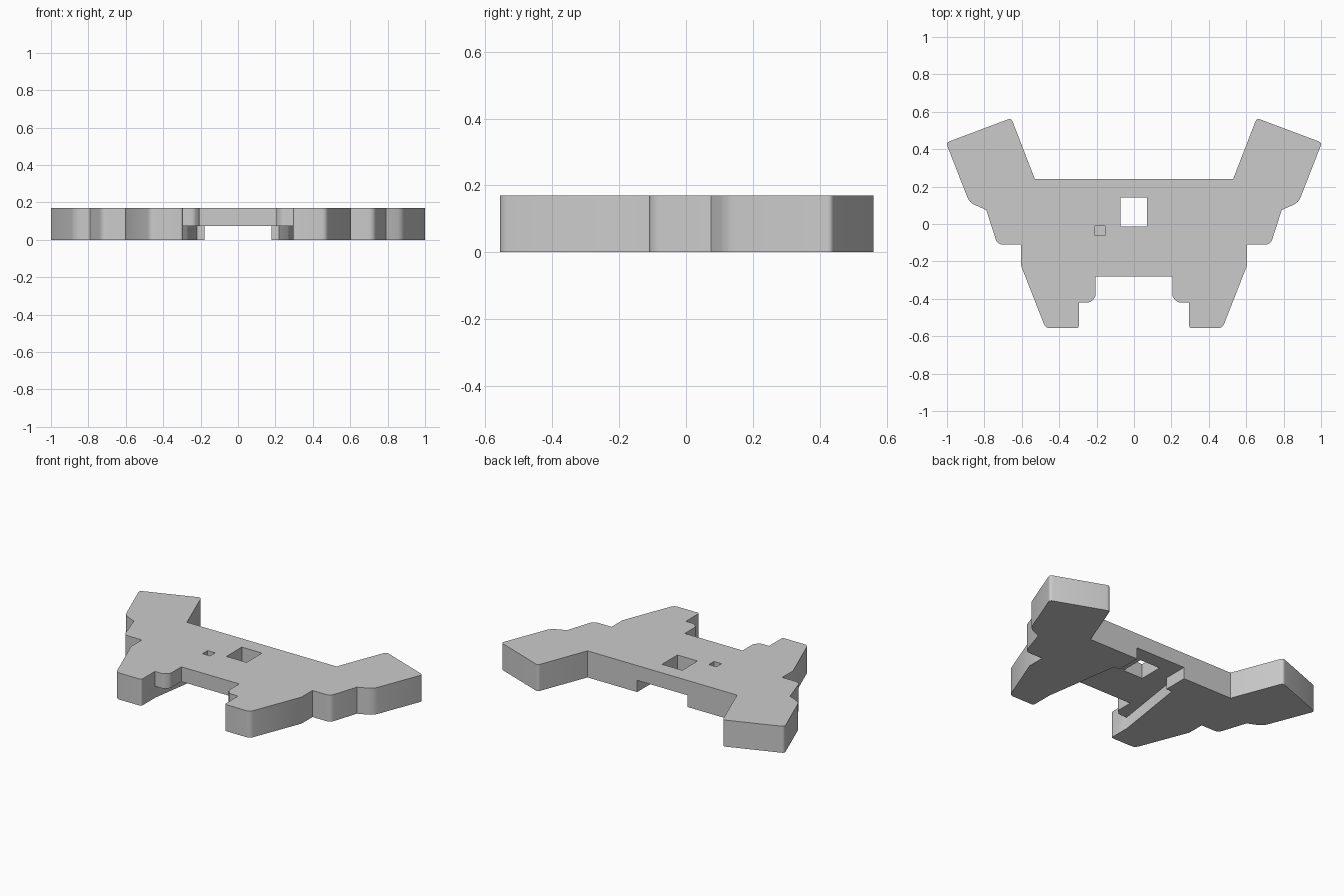
import bpy
import bmesh
from mathutils import Vector

cube = bpy.data.objects.get("Cube")
if cube:
    bpy.data.objects.remove(cube, do_unlink=True)

HEIGHT = 0.17
CEILING = 0.075

grey = bpy.data.materials.new("light_grey")
grey.use_nodes = True
colour = (0.6, 0.6, 0.6, 1)
grey.diffuse_color = colour
grey.node_tree.nodes["Principled BSDF"].inputs["Base Color"].default_value = colour


def rounded(corners, steps=4):
    """Turn (x, y, radius) corners into points, easing each corner that has a radius."""
    points = []
    for i, (x, y, r) in enumerate(corners):
        p = Vector((x, y))
        if not r:
            points.append(p)
            continue
        before = Vector(corners[i - 1][:2])
        after = Vector(corners[(i + 1) % len(corners)][:2])
        a = p + (before - p).normalized() * r
        b = p + (after - p).normalized() * r
        for k in range(steps + 1):
            t = k / steps
            points.append(a * (1 - t) ** 2 + p * 2 * t * (1 - t) + b * t ** 2)
    return points


def mirrored(half):
    """Close a +x half profile with its reflection."""
    return half + [(-x, y, r) for x, y, r in reversed(half)]


def prism(name, points, low, high):
    bm = bmesh.new()
    base = bm.faces.new([bm.verts.new((p[0], p[1], low)) for p in points])
    side = bmesh.ops.extrude_face_region(bm, geom=[base])["geom"]
    verts = [v for v in side if isinstance(v, bmesh.types.BMVert)]
    bmesh.ops.translate(bm, verts=verts, vec=(0, 0, high - low))
    bmesh.ops.recalc_face_normals(bm, faces=bm.faces)
    mesh = bpy.data.meshes.new(name)
    bm.to_mesh(mesh)
    bm.free()
    mesh.materials.append(grey)
    obj = bpy.data.objects.new(name, mesh)
    bpy.context.collection.objects.link(obj)
    return obj


def box_outline(x0, x1, y0, y1):
    return [(x0, y0), (x1, y0), (x1, y1), (x0, y1)]


# Winged plate with two front feet
plate_half = [
    (0.205, -0.28, 0), (0.205, -0.39, 0.015), (0.235, -0.42, 0.015),
    (0.295, -0.42, 0), (0.295, -0.557, 0.015), (0.473, -0.557, 0.025),
    (0.605, -0.22, 0), (0.605, -0.11, 0), (0.73, -0.11, 0.03),
    (0.79, 0.075, 0), (0.88, 0.115, 0.03), (1.005, 0.435, 0.02),
    (0.656, 0.566, 0.02), (0.53, 0.24, 0),
]
plate = prism("winged_plate", rounded(mirrored(plate_half)), 0, HEIGHT)

# Tapered channel underneath, square window and shallow pocket
channel_half = [
    (0.27, -0.5, 0), (0.296, -0.421, 0), (0.22, 0.08, 0),
    (0.178, 0.08, 0), (0.178, 0.4, 0),
]
cutters = [
    prism("channel_cutter", rounded(mirrored(channel_half)), -0.1, CEILING),
    prism("window_cutter", box_outline(-0.073, 0.07, -0.013, 0.143), -0.2, 0.3),
    prism("pocket_cutter", box_outline(-0.208, -0.155, -0.062, -0.01), 0.13, 0.3),
]

bpy.ops.object.select_all(action="DESELECT")
plate.select_set(True)
bpy.context.view_layer.objects.active = plate
for cutter in cutters:
    cut = plate.modifiers.new(cutter.name, "BOOLEAN")
    cut.operation = "DIFFERENCE"
    cut.solver = "EXACT"
    cut.object = cutter
    bpy.ops.object.modifier_apply(modifier=cut.name)
    bpy.data.objects.remove(cutter, do_unlink=True)

bpy.ops.object.shade_smooth_by_angle(angle=0.5)
